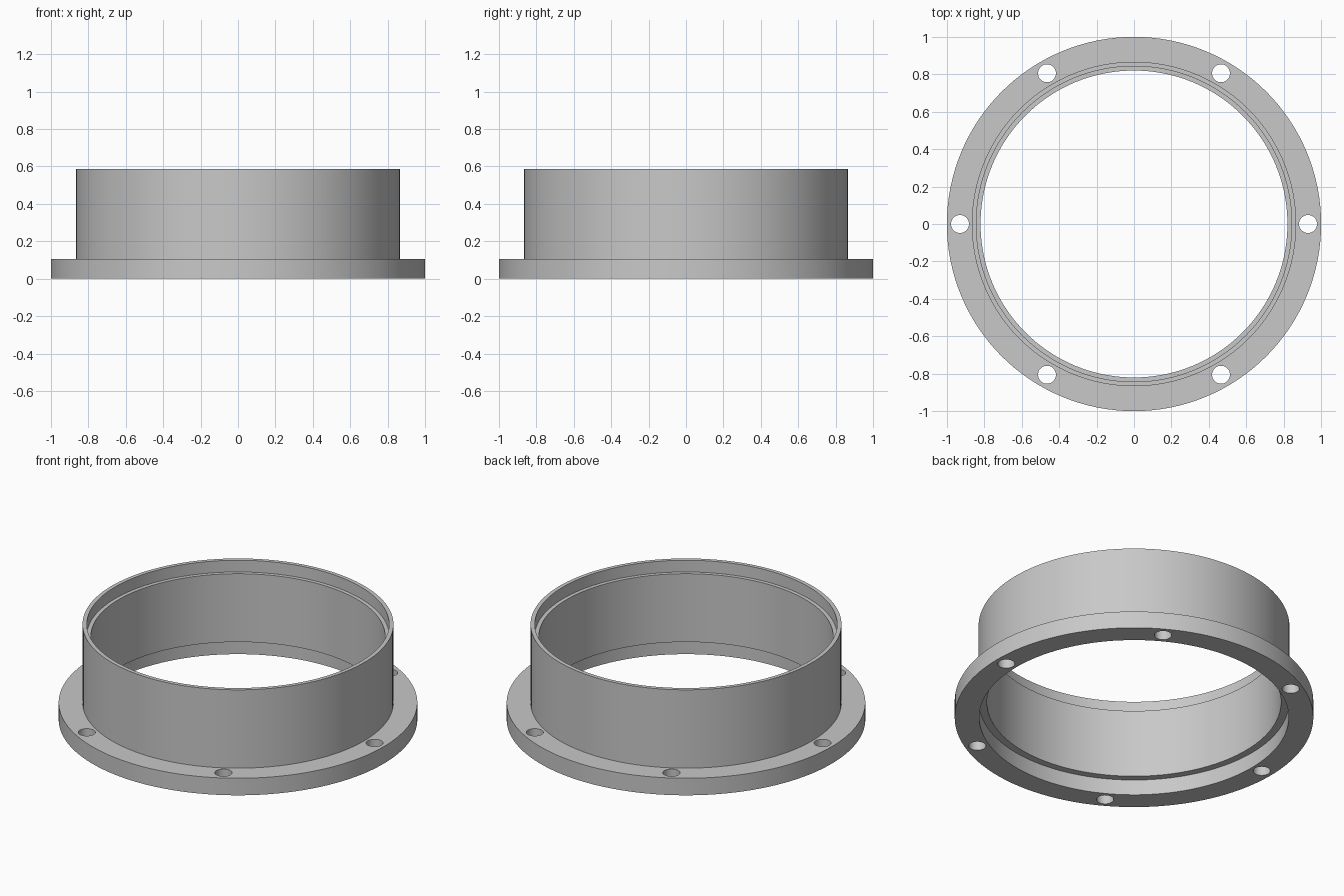
import bpy, bmesh
from math import cos, sin, pi, radians
from mathutils import Matrix

SEGMENTS = 128
HOLES = 6

cube = bpy.data.objects.get("Cube")
if cube:
    bpy.data.objects.remove(cube, do_unlink=True)

grey = bpy.data.materials.new("light grey")
grey.use_nodes = True
colour = (0.58, 0.58, 0.58, 1)
grey.diffuse_color = colour
grey.node_tree.nodes["Principled BSDF"].inputs["Base Color"].default_value = colour


def make_object(name, bm):
    bmesh.ops.recalc_face_normals(bm, faces=bm.faces)
    mesh = bpy.data.meshes.new(name)
    bm.to_mesh(mesh)
    bm.free()
    mesh.materials.append(grey)
    obj = bpy.data.objects.new(name, mesh)
    bpy.context.collection.objects.link(obj)
    return obj


def lathe(name, profile):
    """Revolve a closed (radius, height) profile around z."""
    bm = bmesh.new()
    rings = []
    for i in range(SEGMENTS):
        a = 2 * pi * i / SEGMENTS
        rings.append([bm.verts.new((r * cos(a), r * sin(a), z)) for r, z in profile])
    n = len(profile)
    for i in range(SEGMENTS):
        here, there = rings[i], rings[(i + 1) % SEGMENTS]
        for j in range(n):
            k = (j + 1) % n
            bm.faces.new((here[j], there[j], there[k], here[k]))
    return make_object(name, bm)


# Flanged collar: bottom recess, flange, tube wall and stepped top lip
collar = lathe("flanged_collar", [
    (0.863, 0), (1, 0), (1, 0.105), (0.867, 0.105),
    (0.867, 0.587), (0.843, 0.587), (0.843, 0.515),
    (0.82, 0.515), (0.82, 0.095), (0.863, 0.095),
])

# Bolt holes around the flange
bm = bmesh.new()
for i in range(HOLES):
    place = Matrix.Rotation(2 * pi * i / HOLES, 4, "Z") @ Matrix.Translation((0.93, 0, 0.05))
    bmesh.ops.create_cone(bm, cap_ends=True, segments=32, radius1=0.048,
                          radius2=0.048, depth=0.3, matrix=place)
cutter = make_object("bolt_hole_cutter", bm)
cutter.hide_render = True

cut = collar.modifiers.new("bolt_holes", "BOOLEAN")
cut.operation = "DIFFERENCE"
cut.solver = "EXACT"
cut.object = cutter

bpy.ops.object.select_all(action="DESELECT")
collar.select_set(True)
bpy.context.view_layer.objects.active = collar
bpy.ops.object.modifier_apply(modifier=cut.name)
bpy.data.objects.remove(cutter, do_unlink=True)
bpy.ops.object.shade_smooth_by_angle(angle=radians(30))
